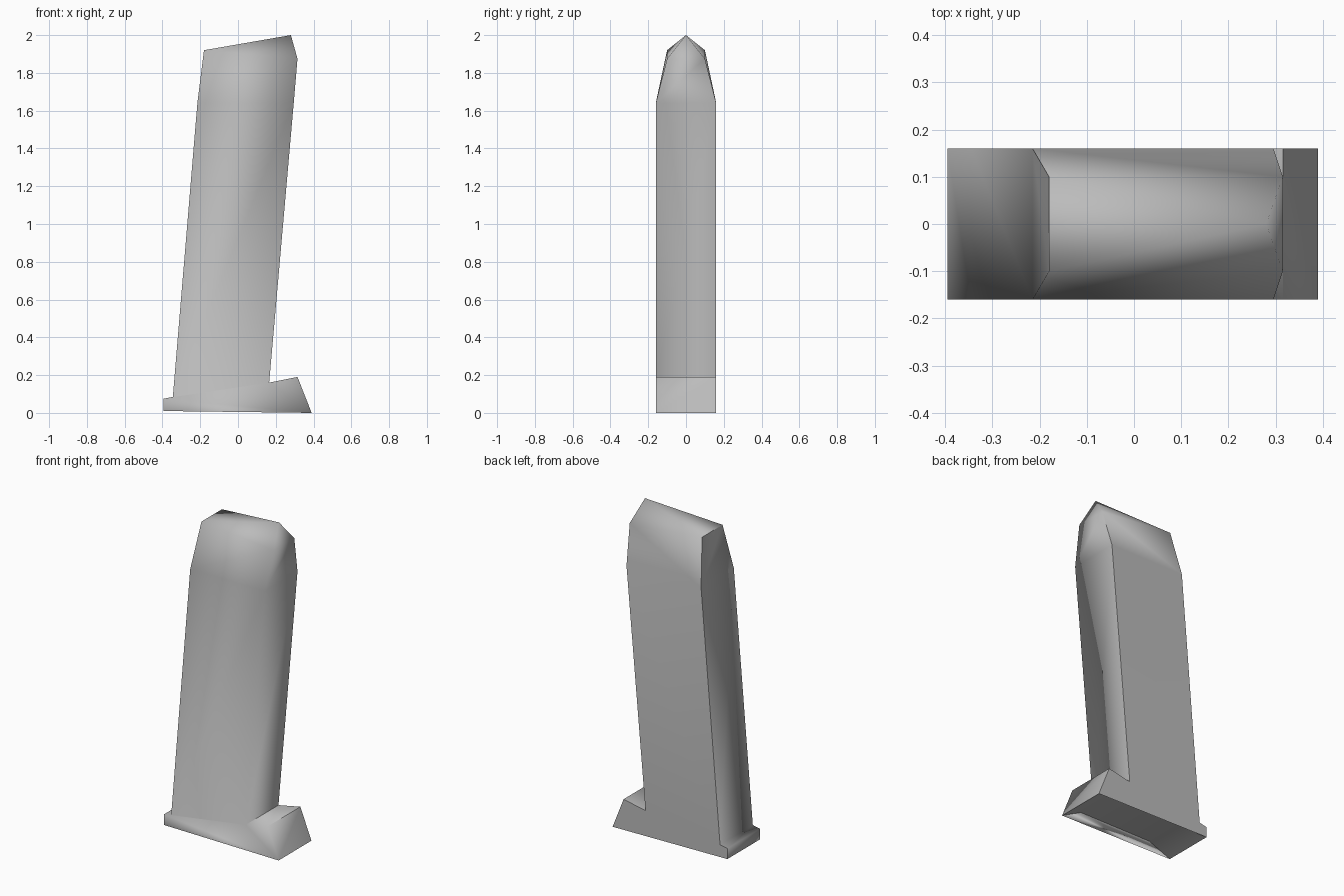
import bpy
import bmesh
import math

cube = bpy.data.objects.get("Cube")
if cube:
    bpy.data.objects.remove(cube, do_unlink=True)

HALF = 0.16    # half thickness
CROWN = 0.10   # half thickness of the tapered crown

# Grey metal
metal = bpy.data.materials.new("grey_metal")
metal.use_nodes = True
colour = (0.5, 0.5, 0.5, 1)
metal.diffuse_color = colour
metal.node_tree.nodes["Principled BSDF"].inputs["Base Color"].default_value = colour

bm = bmesh.new()


def pair(x, z, y=HALF):
    """Front and back vertex at one profile point."""
    return bm.verts.new((x, -y, z)), bm.verts.new((x, y, z))


def strip(a, b):
    """Face across the thickness between two profile points."""
    bm.faces.new((a[0], b[0], b[1], a[1]))


# Profile points of the base plate and the leaning body
toe_low = pair(0.39, 0)
toe_tip = pair(0.315, 0.19)
neck = pair(0.165, 0.16)
body_right = pair(0.295, 1.64)
crown_right = pair(0.315, 1.875, CROWN)
crown_left = pair(-0.18, 1.92, CROWN)
body_left = pair(-0.215, 1.64)
heel_in = pair(-0.345, 0.085)
heel_top = pair(-0.395, 0.075)
heel_low = pair(-0.395, 0.01)
peak = bm.verts.new((0.28, 0, 2))

# Front and back walls
walls = ((heel_low, toe_low, toe_tip, neck, heel_in, heel_top),
         (heel_in, neck, body_right, body_left),
         (body_left, body_right, crown_right, crown_left))
for wall in walls:
    for side in range(2):
        bm.faces.new([p[side] for p in wall])

# Narrow edges
edge_loop = (toe_low, toe_tip, neck, body_right, crown_right)
for a, b in zip(edge_loop, edge_loop[1:]):
    strip(a, b)
edge_loop = (crown_left, body_left, heel_in, heel_top, heel_low)
for a, b in zip(edge_loop, edge_loop[1:]):
    strip(a, b)

# Pointed crown
for a, b in ((crown_left[0], crown_right[0]), (crown_right[0], crown_right[1]),
             (crown_right[1], crown_left[1]), (crown_left[1], crown_left[0])):
    bm.faces.new((a, b, peak))

# Hollow underside with sloping walls
deep_right = pair(0.27, 0.055, 0.14)
deep_left = pair(-0.23, 0.055, 0.14)
strip(heel_low, deep_left)
strip(deep_left, deep_right)
strip(deep_right, toe_low)
for side in range(2):
    bm.faces.new((heel_low[side], toe_low[side], deep_right[side], deep_left[side]))

bmesh.ops.recalc_face_normals(bm, faces=bm.faces[:])

# Smooth front edges; crisp edges on the back, the top of the toe and the hollow
hollow = set(deep_left + deep_right)
for face in bm.faces:
    face.smooth = True
for edge in bm.edges:
    steep = edge.calc_face_angle(0) > math.radians(28)
    on_back = all(v.co.y > 0.05 for v in edge.verts)
    in_toe = set(edge.verts) in (set(toe_tip), set(neck))
    at_end = set(edge.verts) in (set(crown_left), set(toe_low), set(heel_low))
    edge.smooth = not (steep and (on_back or in_toe or at_end or hollow & set(edge.verts)))

mesh = bpy.data.meshes.new("magazine_body")
bm.to_mesh(mesh)
bm.free()
mesh.materials.append(metal)
body = bpy.data.objects.new("magazine_body", mesh)
bpy.context.collection.objects.link(body)
